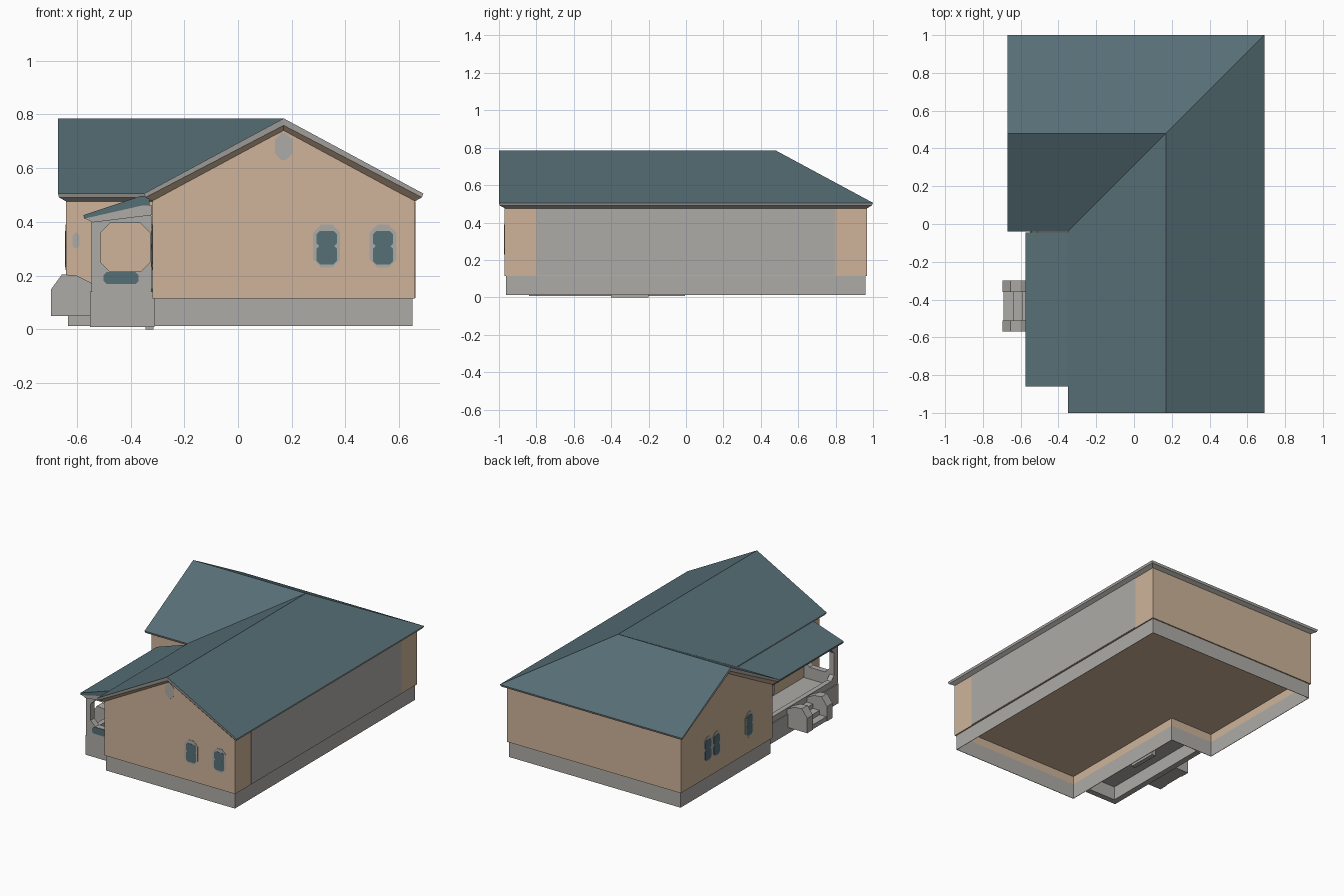
import bpy, bmesh

if "Cube" in bpy.data.objects:
    bpy.data.objects.remove(bpy.data.objects["Cube"])


def material(name, rgb):
    m = bpy.data.materials.new(name)
    m.diffuse_color = (*rgb, 1)
    m.use_nodes = True
    m.node_tree.nodes["Principled BSDF"].inputs["Base Color"].default_value = m.diffuse_color
    return m


BEIGE = material("beige siding", (0.62, 0.455, 0.32))
GREY = material("warm grey trim", (0.42, 0.41, 0.385))
TEAL = material("slate teal", (0.094, 0.16, 0.18))


def make(name, verts, faces, mats, idx=None):
    bm = bmesh.new()
    vs = [bm.verts.new(v) for v in verts]
    for i, f in enumerate(faces):
        face = bm.faces.new([vs[k] for k in f])
        face.material_index = idx[i] if idx else 0
    bmesh.ops.recalc_face_normals(bm, faces=bm.faces)
    me = bpy.data.meshes.new(name)
    bm.to_mesh(me)
    bm.free()
    for m in mats:
        me.materials.append(m)
    ob = bpy.data.objects.new(name, me)
    bpy.context.collection.objects.link(ob)
    return ob


def place(axis, u, v, d):
    return (d, u, v) if axis == 'x' else (u, d, v)


def prism(name, pts, axis, a, b, mat):
    """Extrude a (horizontal, z) profile along axis from a to b."""
    n = len(pts)
    verts = [place(axis, u, v, d) for d in (a, b) for u, v in pts]
    faces = [list(range(n))[::-1], list(range(n, 2 * n))]
    faces += [(i, (i + 1) % n, n + (i + 1) % n, n + i) for i in range(n)]
    return make(name, verts, faces, [mat])


def octagon(u0, u1, z0, z1, c):
    return [(u0 + c, z0), (u1 - c, z0), (u1, z0 + c), (u1, z1 - c),
            (u1 - c, z1), (u0 + c, z1), (u0, z1 - c), (u0, z0 + c)]


def box(name, x0, x1, y0, y1, z0, z1, mat):
    return prism(name, [(x0, z0), (x1, z0), (x1, z1), (x0, z1)], 'y', y0, y1, mat)


def frame(name, axis, outer, inner, c, a, b):
    """Rectangular panel with a chamfered opening."""
    o, i = octagon(*outer, 0.004), octagon(*inner, c)
    verts = [place(axis, u, v, d) for d in (a, b) for ring in (o, i) for u, v in ring]
    faces = []
    for k in range(8):
        j = (k + 1) % 8
        faces += [(k, j, 8 + j, 8 + k), (16 + k, 24 + k, 24 + j, 16 + j),
                  (k, 16 + k, 16 + j, j), (8 + k, 8 + j, 24 + j, 24 + k)]
    return make(name, verts, faces, [GREY])


def window(name, axis, u, z0, z1, w, surface, out):
    prism(name + "_frame", octagon(u - w, u + w, z0, z1, 0.03), axis,
          surface, surface + out * 0.002, GREY)
    mid = (z0 + z1) / 2
    for tag, lo, hi in (("lower", z0 + 0.012, mid + 0.002), ("upper", mid - 0.002, z1 - 0.024)):
        prism(f"{name}_{tag}_pane", octagon(u - w * .75, u + w * .75, lo, hi, 0.012), axis,
              surface, surface + out * 0.0035, TEAL)


# L-shaped outline shared by roof, walls and foundation; point 8 is the ridge meeting
RX, RY = 0.17, 0.48


def outline(w, g, gx):
    return [(RX - w, -g), (RX, -g), (RX + w, -g), (RX + w, RY + w), (-gx, RY + w),
            (-gx, RY), (-gx, RY - w), (RX - w, RY - w), (RX, RY)]


RIDGES = (1, 5, 8)


def heights(ridge, eave):
    return [ridge if i in RIDGES else eave for i in range(9)]


def rings(start, count):
    """Quads joining consecutive 8-point rings."""
    return [(start + i, start + 8 + i, start + 8 + (i + 1) % 8, start + (i + 1) % 8)
            for start in range(start, start + 8 * count, 8) for i in range(8)]


SLOPES = [(0, 1, 8, 7), (1, 2, 3, 8), (8, 3, 4, 5), (5, 6, 7, 8)]

# Roof with grey fascia; beige soffit under the gable ends
layers = [(0.52, 1.0, 0.67, 0.785, 0.505), (0.514, 0.996, 0.666, 0.759, 0.491),
          (0.486, 0.966, 0.638, 0.737, 0.475)]
verts = [(x, y, z) for w, g, gx, r, e in layers
         for (x, y), z in zip(outline(w, g, gx), heights(r, e))]
faces, idx = list(SLOPES), [0] * 4
for L in (0, 9):
    for i in range(8):
        j = (i + 1) % 8
        faces.append((L + i, L + 9 + i, L + 9 + j, L + j))
        idx.append(2 if L and i in (0, 1, 4, 5) else 1)
faces += [tuple(18 + k for k in reversed(f)) for f in SLOPES]
idx += [1] * 4
make("main_roof", verts, faces, [TEAL, GREY, BEIGE], idx)

# Siding walls with gables, an open bottom lip and a raised floor
o, inner = outline(0.488, 0.97, 0.64), outline(0.477, 0.959, 0.629)[:8]
top = heights(0.745, 0.48)
verts = [(x, y, 0.17) for x, y in inner] + [(x, y, 0.115) for x, y in inner]
verts += [(x, y, 0.115) for x, y in o[:8]] + [(x, y, top[i]) for i, (x, y) in enumerate(o)]
faces = rings(0, 3) + [tuple(24 + k for k in f) for f in SLOPES] + [tuple(range(7, -1, -1))]
make("siding_walls", verts, faces, [BEIGE])

# Thin foundation skirt
po, pi = outline(0.48, 0.962, 0.632)[:8], outline(0.477, 0.959, 0.629)[:8]
verts = [(x, y, z) for ring, z in ((pi, 0.116), (pi, 0.012), (po, 0.012), (po, 0.116)) for x, y in ring]
faces = rings(0, 3) + [(24 + i, i, (i + 1) % 8, 24 + (i + 1) % 8) for i in range(8)]
make("foundation", verts, faces, [GREY])

# Grey panel on the long right wall
box("right_wall_panel", 0.655, 0.661, -0.80, 0.80, 0.117, 0.475, GREY)

# Windows, door and gable vent
for k, x in enumerate((0.33, 0.54)):
    window(f"front_window_{k}", 'y', x, 0.23, 0.39, 0.05, -0.97, -1)
for k, y in enumerate((0.24, 0.59, 0.68)):
    window(f"left_window_{k}", 'x', y, 0.22, 0.39, 0.043, -0.64, -1)
for k, y in enumerate((-0.68, -0.18)):
    window(f"porch_window_{k}", 'x', y, 0.22, 0.39, 0.045, -0.318, -1)
prism("porch_door", octagon(-0.48, -0.38, 0.14, 0.39, 0.01), 'x', -0.323, -0.316, GREY)
prism("wing_front_vent", octagon(-0.615, -0.59, 0.30, 0.36, 0.01), 'y', -0.011, -0.007, GREY)
prism("front_gable_vent", octagon(0.137, 0.203, 0.63, 0.73, 0.025), 'y', -0.972, -0.968, GREY)

# Porch skirt and deck
prism("porch_front_skirt", [(-0.55, 0.008), (-0.31, 0.008), (-0.31, 0.14), (-0.55, 0.14)],
      'y', -0.84, -0.80, GREY)
box("porch_side_skirt", -0.55, -0.51, -0.80, -0.005, 0.008, 0.14, GREY)
box("porch_deck", -0.52, -0.31, -0.81, -0.005, 0.10, 0.135, GREY)
box("porch_footing", -0.345, -0.315, -0.40, -0.20, 0.0, 0.12, GREY)

# Porch frames with chamfered openings
frame("porch_front_frame", 'y', (-0.545, -0.322, 0.14, 0.425), (-0.512, -0.328, 0.215, 0.395), 0.035, -0.84, -0.80)
prism("porch_front_sill", octagon(-0.50, -0.37, 0.168, 0.213, 0.012), 'y', -0.843, -0.838, TEAL)
frame("porch_side_frame", 'x', (-0.84, -0.01, 0.14, 0.42), (-0.80, -0.04, 0.18, 0.39), 0.03, -0.545, -0.512)

# Porch lean-to roof over a grey underside
prism("porch_roof", [(-0.575, 0.425), (-0.36, 0.497), (-0.33, 0.497), (-0.33, 0.46), (-0.36, 0.46), (-0.572, 0.412)],
      'y', -0.86, -0.045, TEAL)
prism("porch_roof_trim", [(-0.57, 0.413), (-0.36, 0.461), (-0.32, 0.461), (-0.32, 0.425), (-0.54, 0.398)],
      'y', -0.855, -0.05, GREY)

# Porch stairs with two sloped cheeks
for k, y in enumerate((-0.57, -0.36)):
    prism(f"stair_cheek_{k}", [(-0.54, 0.05), (-0.695, 0.05), (-0.695, 0.15), (-0.655, 0.205),
                               (-0.60, 0.20), (-0.54, 0.17)], 'y', y, y + 0.06, GREY)
prism("stair_steps", [(-0.54, 0.05), (-0.69, 0.05), (-0.69, 0.08), (-0.64, 0.08), (-0.64, 0.11),
                      (-0.59, 0.11), (-0.59, 0.14), (-0.54, 0.14)], 'y', -0.51, -0.36, GREY)
